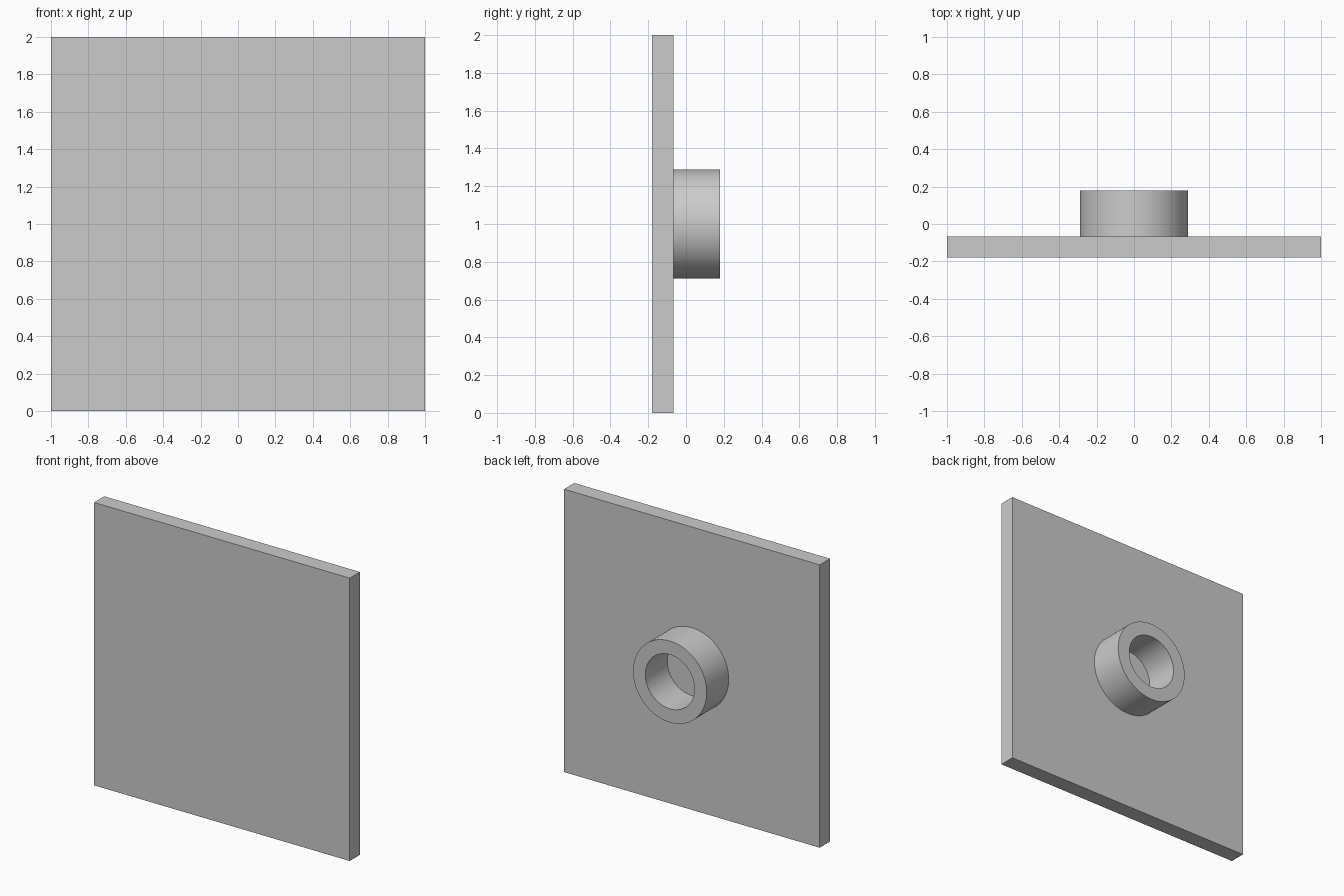
import bpy
import bmesh
import math
from mathutils import Matrix

cube = bpy.data.objects.get("Cube")
if cube:
    bpy.data.objects.remove(cube, do_unlink=True)

GREY = (0.6, 0.6, 0.6, 1.0)
grey = bpy.data.materials.new("light_grey")
grey.use_nodes = True
grey.diffuse_color = GREY
grey.node_tree.nodes["Principled BSDF"].inputs["Base Color"].default_value = GREY

FRONT, FACE, BACK = -0.18, -0.066, 0.18   # plate front, plate back, collar end
CENTRE_Z = 1.0


def add_part(name, bm):
    bmesh.ops.recalc_face_normals(bm, faces=bm.faces)
    mesh = bpy.data.meshes.new(name)
    bm.to_mesh(mesh)
    bm.free()
    mesh.materials.append(grey)
    obj = bpy.data.objects.new(name, mesh)
    bpy.context.collection.objects.link(obj)
    return obj


# Square plate
bm = bmesh.new()
size = Matrix.Diagonal((2, FACE - FRONT, 2, 1))
bmesh.ops.create_cube(bm, size=1, matrix=Matrix.Translation((0, (FRONT + FACE) / 2, CENTRE_Z)) @ size)
add_part("plate", bm)

# Hollow collar on the back: a wall profile spun about the y axis
OUTER, INNER = 0.288, 0.192
bm = bmesh.new()
profile = [(INNER, FACE), (INNER, BACK), (OUTER, BACK), (OUTER, FACE)]
verts = [bm.verts.new((r, y, CENTRE_Z)) for r, y in profile]
edges = [bm.edges.new(pair) for pair in zip(verts, verts[1:])]
bmesh.ops.spin(bm, geom=verts + edges, cent=(0, 0, CENTRE_Z), axis=(0, 1, 0),
               angle=math.tau, steps=96, use_merge=True)
bmesh.ops.remove_doubles(bm, verts=bm.verts, dist=0.0001)
collar = add_part("collar", bm)

bpy.ops.object.select_all(action="DESELECT")
collar.select_set(True)
bpy.context.view_layer.objects.active = collar
bpy.ops.object.shade_smooth_by_angle(angle=math.radians(30))
